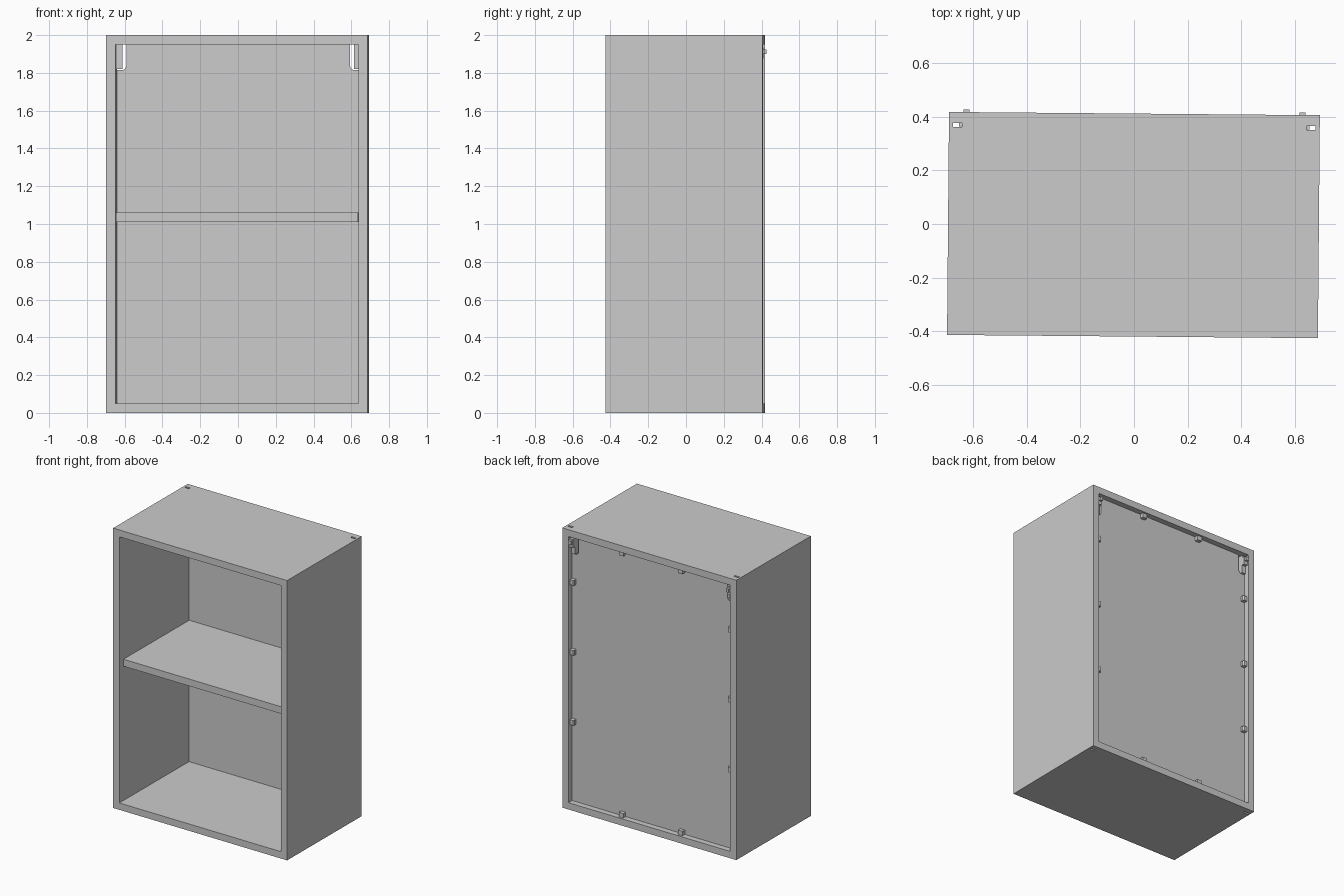
import bpy, bmesh, math
from mathutils import Matrix, Vector

if "Cube" in bpy.data.objects:
    bpy.data.objects.remove(bpy.data.objects["Cube"])

# The whole cabinet is turned very slightly about z
PLACE = Matrix.Translation((-0.002, -0.004, 0)) @ Matrix.Rotation(math.radians(-0.5), 4, 'Z')

grey = bpy.data.materials.new("light grey")
grey.diffuse_color = (0.6, 0.6, 0.6, 1)
grey.use_nodes = True
grey.node_tree.nodes["Principled BSDF"].inputs["Base Color"].default_value = grey.diffuse_color

W, D, T = 0.692, 0.416, 0.049   # half width, half depth, board thickness
IN = W - T                      # inner face of the sides
PY0, PY1 = 0.362, 0.375         # back panel, front and rear faces


def prism(name, profile, lo, hi, axis='Z', flip=1):
    """Extrude a 2D profile: (x, y) along Z, or (x, z) along Y. flip=-1 mirrors in x."""
    bm = bmesh.new()
    if axis == 'Z':
        pts = [(flip * a, b, lo) for a, b in profile]
        step = Vector((0, 0, hi - lo))
    else:
        pts = [(flip * a, lo, b) for a, b in profile]
        step = Vector((0, hi - lo, 0))
    face = bm.faces.new([bm.verts.new(p) for p in pts])
    ext = bmesh.ops.extrude_face_region(bm, geom=[face])
    bmesh.ops.translate(bm, vec=step,
                        verts=[v for v in ext['geom'] if isinstance(v, bmesh.types.BMVert)])
    bmesh.ops.recalc_face_normals(bm, faces=bm.faces)
    bm.transform(PLACE)
    mesh = bpy.data.meshes.new(name)
    bm.to_mesh(mesh)
    bm.free()
    mesh.materials.append(grey)
    ob = bpy.data.objects.new(name, mesh)
    bpy.context.collection.objects.link(ob)
    return ob


def box(name, x0, x1, y0, y1, z0, z1, flip=1):
    return prism(name, [(x0, y0), (x1, y0), (x1, y1), (x0, y1)], z0, z1, 'Z', flip)


# Top and bottom boards sit between the sides
box("top_board", -IN, IN, -D, D, 2 - T, 2)
box("bottom_board", -IN, IN, -D, D, 0, T)

# Shelf
box("shelf", -IN + 0.002, IN - 0.002, -0.372, PY0, 1.01, 1.06)

# Back panel with rounded notches in its upper corners
NX, NZ, R, PX = 0.592, 1.815, 0.025, 0.654
half = [(PX, 0.03), (PX, NZ)]
for i in range(7):
    a = math.radians(270 - 15 * i)
    half.append((NX + R + R * math.cos(a), NZ + R + R * math.sin(a)))
half.append((NX, 2 - T + 0.01))
prism("back_panel", half + [(-x, z) for x, z in reversed(half)], PY0, PY1, 'Y')

for s, side in ((-1, "left"), (1, "right")):
    # Full height side with a groove for the back panel
    prism(side + "_side", [(IN, -D), (W, -D), (W, D), (IN, D), (IN, 0.376),
                           (0.677, 0.376), (0.677, 0.361), (IN, 0.361)], 0, 2, 'Z', s)
    # Wall hanger: body, arm through the notch, hook
    box(side + "_hanger_body", 0.613, IN, 0.26, 0.385, 1.82, 2 - T, s)
    box(side + "_hanger_arm", 0.613, IN, 0.385, 0.408, 1.875, 1.935, s)
    box(side + "_hanger_hook", 0.616, 0.638, 0.40, 0.4255, 1.90, 1.925, s)
    # Wedge clips holding the back panel to the sides
    for z in (0.62, 1.12, 1.62):
        prism(side + "_clip", [(IN, PY1), (IN - 0.032, PY1), (IN - 0.032, 0.392),
                               (IN - 0.024, 0.402), (IN, 0.402)], z - 0.018, z + 0.018, 'Z', s)
    # Clips at the bottom and top edges
    for z0, z1, edge in ((T, T + 0.032, "bottom"), (2 - T - 0.032, 2 - T, "top")):
        box(edge + "_clip", 0.217, 0.253, PY1, 0.402, z0, z1, s)
